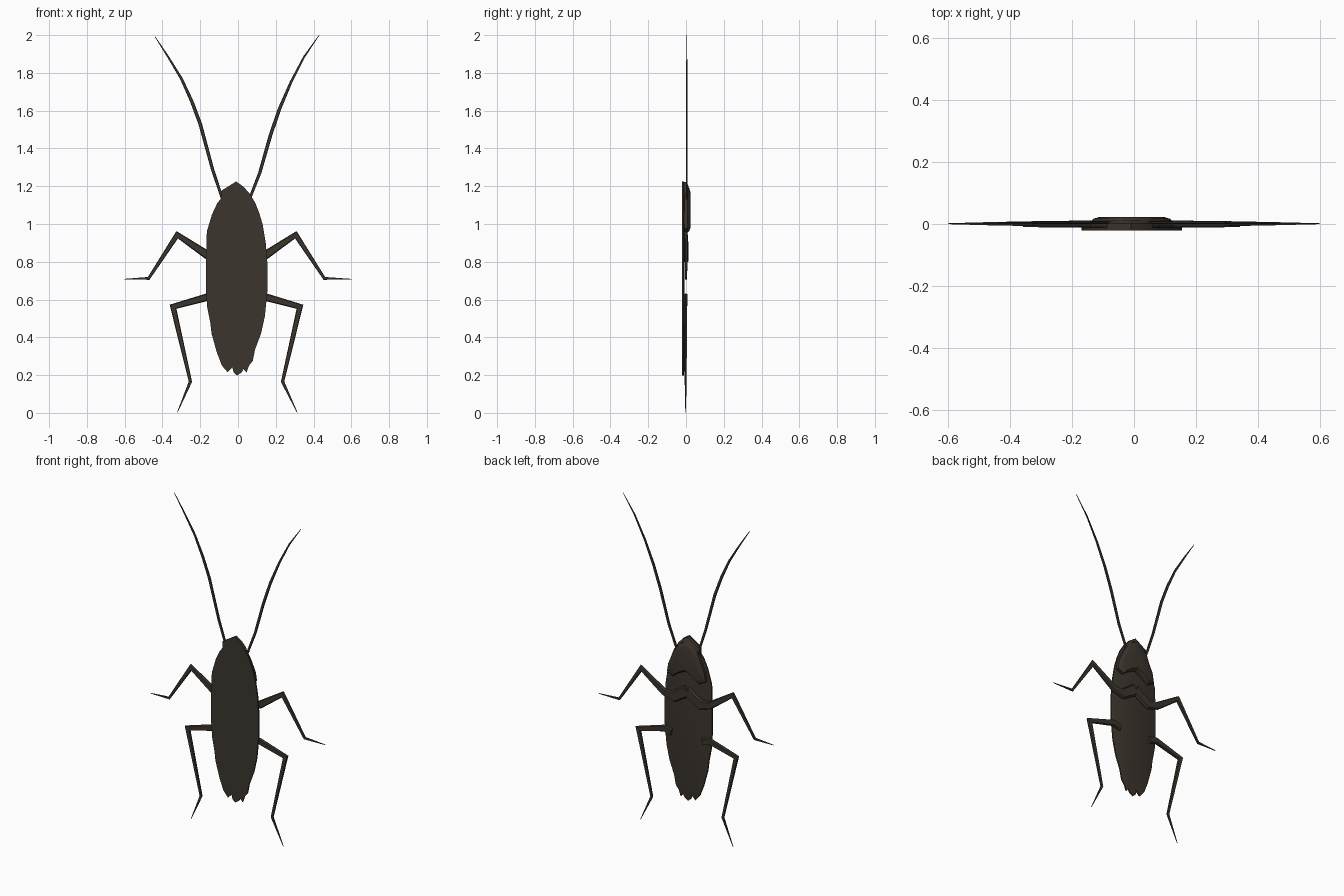
import bpy, bmesh, math
from mathutils import Vector

if "Cube" in bpy.data.objects:
    bpy.data.objects.remove(bpy.data.objects["Cube"])

brown = bpy.data.materials.new("dark brown")
brown.diffuse_color = (0.045, 0.035, 0.026, 1)
brown.use_nodes = True
brown.node_tree.nodes["Principled BSDF"].inputs["Base Color"].default_value = brown.diffuse_color
CX = -0.008  # symmetry line of the body


def finish(name, bm):
    bmesh.ops.recalc_face_normals(bm, faces=bm.faces)
    me = bpy.data.meshes.new(name)
    bm.to_mesh(me)
    bm.free()
    me.materials.append(brown)
    ob = bpy.data.objects.new(name, me)
    bpy.context.collection.objects.link(ob)
    bpy.context.view_layer.objects.active = ob
    ob.select_set(True)
    bpy.ops.object.shade_smooth_by_angle(angle=math.radians(35))
    ob.select_set(False)
    return ob


def loft(bm, rings):
    rows = [[bm.verts.new(p) for p in r] for r in rings]
    n = len(rows[0])
    for a, b in zip(rows, rows[1:]):
        for i in range(n):
            j = (i + 1) % n
            bm.faces.new((a[i], a[j], b[j], b[i]))
    bm.faces.new(rows[0])
    bm.faces.new(rows[-1])


def plate(name, outline, layers, centre):
    """Stack the outline at several depths, each scaled about a centre."""
    cx, cz = centre
    bm = bmesh.new()
    loft(bm, [[(cx + (x - cx) * s, y, cz + (z - cz) * s) for x, z in outline]
              for y, s in layers])
    return finish(name, bm)


def limb(name, pts, widths, depths, y0):
    """Flat tapering limb following x,z points with mitred corners."""
    P = [Vector(p) for p in pts]
    rings = []
    for i, p in enumerate(P):
        d0 = (p - P[max(i - 1, 0)]).normalized()
        d1 = (P[min(i + 1, len(P) - 1)] - p).normalized()
        t = (d0 + d1).normalized()
        ref = d1 if d1.length else d0
        n = Vector((-t.y, t.x))
        w = widths[i] / 2 / max(abs(t.dot(ref)), 0.55)
        h = depths[i] / 2
        ring = []
        for a, b in ((1, 0), (0.75, 1), (-0.75, 1), (-1, 0), (-0.75, -1), (0.75, -1)):
            q = p + n * w * a
            ring.append((q.x, y0 + h * b, q.y))
        rings.append(ring)
    bm = bmesh.new()
    loft(bm, rings)
    return finish(name, bm)


# body shell with ragged tail
body = [(-.01, 1.225), (.03, 1.197), (.062, 1.16), (.09, 1.115), (.112, 1.06),
        (.13, 1.0), (.147, .9), (.155, .8), (.155, .64), (.142, .51), (.122, .42),
        (.09, .335), (.078, .275), (.058, .25), (.045, .213), (.03, .232), (.018, .213),
        (-.005, .198), (-.022, .212), (-.03, .24), (-.055, .215), (-.085, .25),
        (-.112, .32), (-.14, .42), (-.147, .48), (-.163, .56), (-.17, .66), (-.17, .8),
        (-.165, .96), (-.138, 1.05), (-.11, 1.11), (-.09, 1.135), (-.09, 1.175), (-.05, 1.2)]
plate("body_shell", body, [(-.021, 1), (-.012, 1), (-.008, .94)], (CX, .72))

# raised thorax shield on the back, wavy lower edge
thorax = [(-.01, 1.2), (.03, 1.175), (.06, 1.14), (.088, 1.09), (.115, 1.03),
          (.125, .975), (.085, .955), (.045, .985), (CX, 1.01), (-.06, .985),
          (-.1, .955), (-.14, .975), (-.131, 1.03), (-.104, 1.09), (-.085, 1.14), (-.05, 1.18)]
plate("thorax_shield", thorax, [(-.013, 1), (.009, 1), (.017, .93), (.023, .78)], (CX, 1.06))

# head at the tip
head = [(-.01, 1.223), (.03, 1.195), (.06, 1.16), (.05, 1.12), (-.07, 1.12),
        (-.09, 1.14), (-.088, 1.173), (-.05, 1.198)]
plate("head", head, [(-.014, 1), (.002, .98), (.012, .75)], (CX, 1.15))

# legs, mirrored about the body line
for side, s in (("right", 1), ("left", -1)):
    def mir(pts, tip):
        return [(CX + s * (x - CX), z) for x, z in pts] + [tip]
    limb("front_leg_" + side,
         mir([(CX, .885), (.085, .825), (.15, .838), (.306, .943), (.457, .712)],
             (.60 * s, .708)),
         [.07, .06, .045, .028, .015, .003], [.022, .022, .02, .016, .01, .003], .001)
    limb("hind_leg_" + side,
         mir([(.10, .60), (.15, .612), (.328, .562), (.236, .165)],
             (CX / 2 + s * .317, .003)),
         [.045, .04, .03, .017, .003], [.02, .02, .016, .01, .003], -.002)

# antennae
feelers = {
    "right": [(.055, 1.11), (.07, 1.155), (.115, 1.27), (.172, 1.47), (.22, 1.61),
              (.28, 1.75), (.35, 1.885), (.43, 2.0)],
    "left": [(-.075, 1.11), (-.09, 1.155), (-.135, 1.29), (-.2, 1.53), (-.245, 1.65),
             (-.30, 1.77), (-.37, 1.885), (-.44, 1.993)]}
for side, pts in feelers.items():
    limb("antenna_" + side, pts, [.014, .015, .017, .019, .018, .014, .010, .003],
         [.009, .009, .009, .009, .008, .007, .005, .002], .004)
